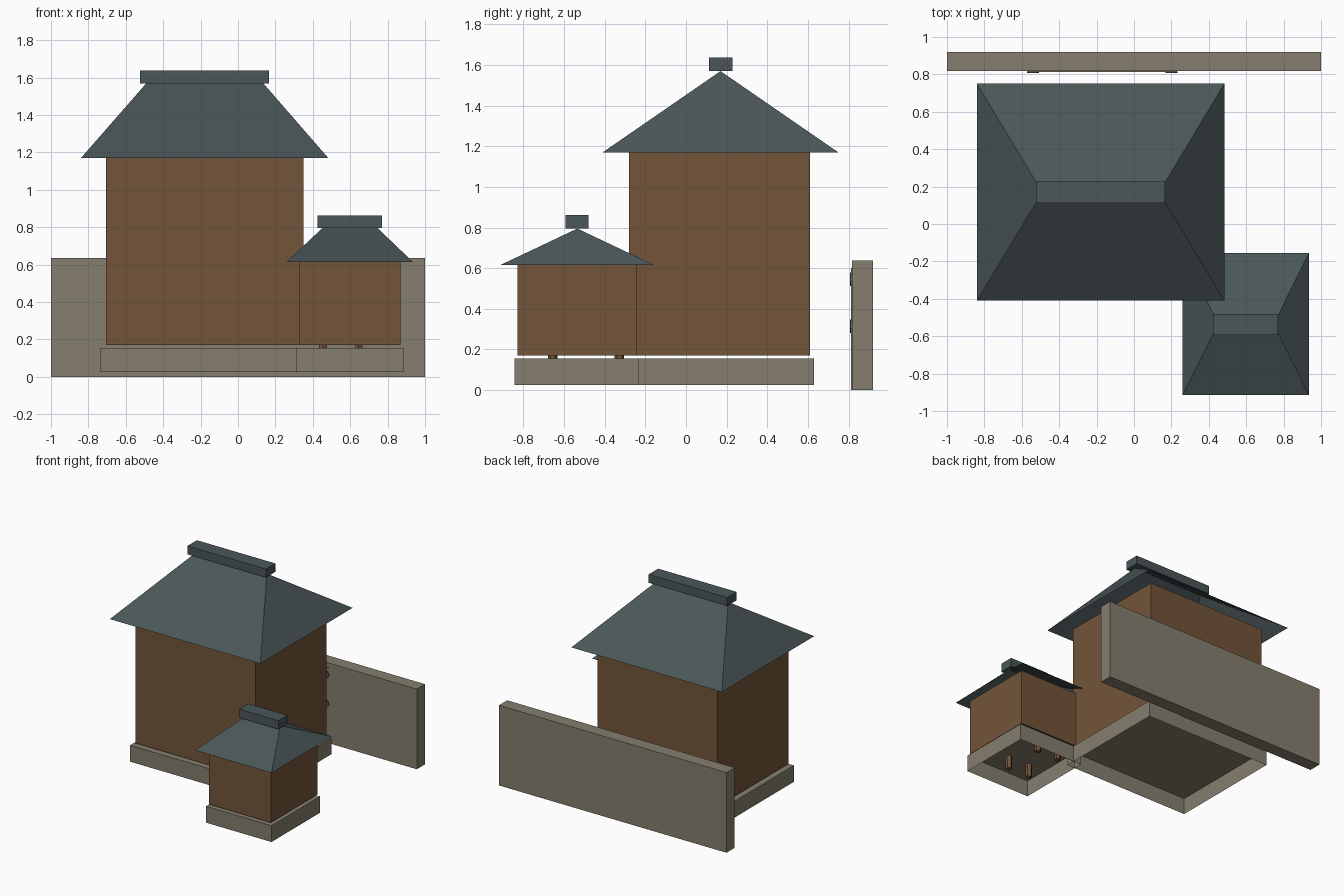
import bpy, bmesh, math
from mathutils import Matrix

if "Cube" in bpy.data.objects:
    bpy.data.objects.remove(bpy.data.objects["Cube"])


def material(name, rgb):
    m = bpy.data.materials.new(name)
    m.diffuse_color = (*rgb, 1)
    m.use_nodes = True
    m.node_tree.nodes["Principled BSDF"].inputs["Base Color"].default_value = m.diffuse_color
    return m


STONE = material("stone_grey", (0.235, 0.209, 0.156))
WOOD = material("wood_brown", (0.171, 0.089, 0.041))
SLATE = material("slate_roof", (0.069, 0.093, 0.098))


def finish(name, bm, mat):
    me = bpy.data.meshes.new(name)
    bm.to_mesh(me)
    bm.free()
    me.materials.append(mat)
    ob = bpy.data.objects.new(name, me)
    bpy.context.collection.objects.link(ob)
    return ob


def box(name, x, y, z, mat, open_bottom=False):
    bm = bmesh.new()
    bmesh.ops.create_cube(bm, size=1)
    for v in bm.verts:
        for i, (lo, hi) in enumerate((x, y, z)):
            v.co[i] = hi if v.co[i] > 0 else lo
    bm.normal_update()
    if open_bottom:
        low = [f for f in bm.faces if f.normal.z < -0.9]
        bmesh.ops.delete(bm, geom=low, context='FACES_ONLY')
    return finish(name, bm, mat)


def hip_roof(name, x, y, z, ridge_x):
    # four thin slopes meeting at a ridge, open underneath
    bm = bmesh.new()
    ym = sum(y) / 2
    a, b, c, d = [bm.verts.new((px, py, z[0])) for px, py in
                  ((x[0], y[0]), (x[1], y[0]), (x[1], y[1]), (x[0], y[1]))]
    l, r = [bm.verts.new((px, ym, z[1])) for px in ridge_x]
    for f in ((a, b, r, l), (b, c, r), (c, d, l, r), (d, a, l)):
        bm.faces.new(f)
    return finish(name, bm, SLATE)


def cylinder(name, loc, radius, depth, sides, mat, rot=Matrix()):
    bm = bmesh.new()
    bmesh.ops.create_cone(bm, cap_ends=True, segments=sides, radius1=radius,
                          radius2=radius, depth=depth,
                          matrix=Matrix.Translation(loc) @ rot)
    return finish(name, bm, mat)


# Main hall
box("main_base", (-0.735, 0.38), (-0.305, 0.63), (0.025, 0.155), STONE, True)
box("main_walls", (-0.705, 0.35), (-0.28, 0.61), (0.17, 1.17), WOOD)
hip_roof("main_roof", (-0.84, 0.483), (-0.41, 0.75), (1.17, 1.57), (-0.49, 0.135))
box("main_ridge", (-0.523, 0.167), (0.112, 0.23), (1.57, 1.637), SLATE)

# Small side building
box("side_base", (0.31, 0.885), (-0.843, -0.235), (0.025, 0.155), STONE, True)
box("side_walls", (0.325, 0.87), (-0.83, -0.243), (0.17, 0.615), WOOD)
hip_roof("side_roof", (0.26, 0.935), (-0.915, -0.155), (0.615, 0.795), (0.45, 0.747))
box("side_ridge", (0.425, 0.77), (-0.593, -0.48), (0.795, 0.863), SLATE)

# Pegs through the floor of the side building
for px in (0.455, 0.645):
    for py in (-0.656, -0.328):
        cylinder("floor_peg", (px, py, 0.115), 0.024, 0.13, 6, WOOD)

# Rear boundary wall with a thin gate panel and dark studs facing the hall
box("rear_wall", (-1, 1), (0.817, 0.92), (0, 0.637), STONE)
box("gate_panel", (-0.57, 0.23), (0.812, 0.817), (0, 0.6), STONE)
for px in (-0.54, 0.2):
    for pz in (0.315, 0.545):
        cylinder("gate_stud", (px, 0.811, pz), 0.033, 0.008, 10, SLATE,
                 Matrix.Rotation(math.pi / 2, 4, 'X'))
